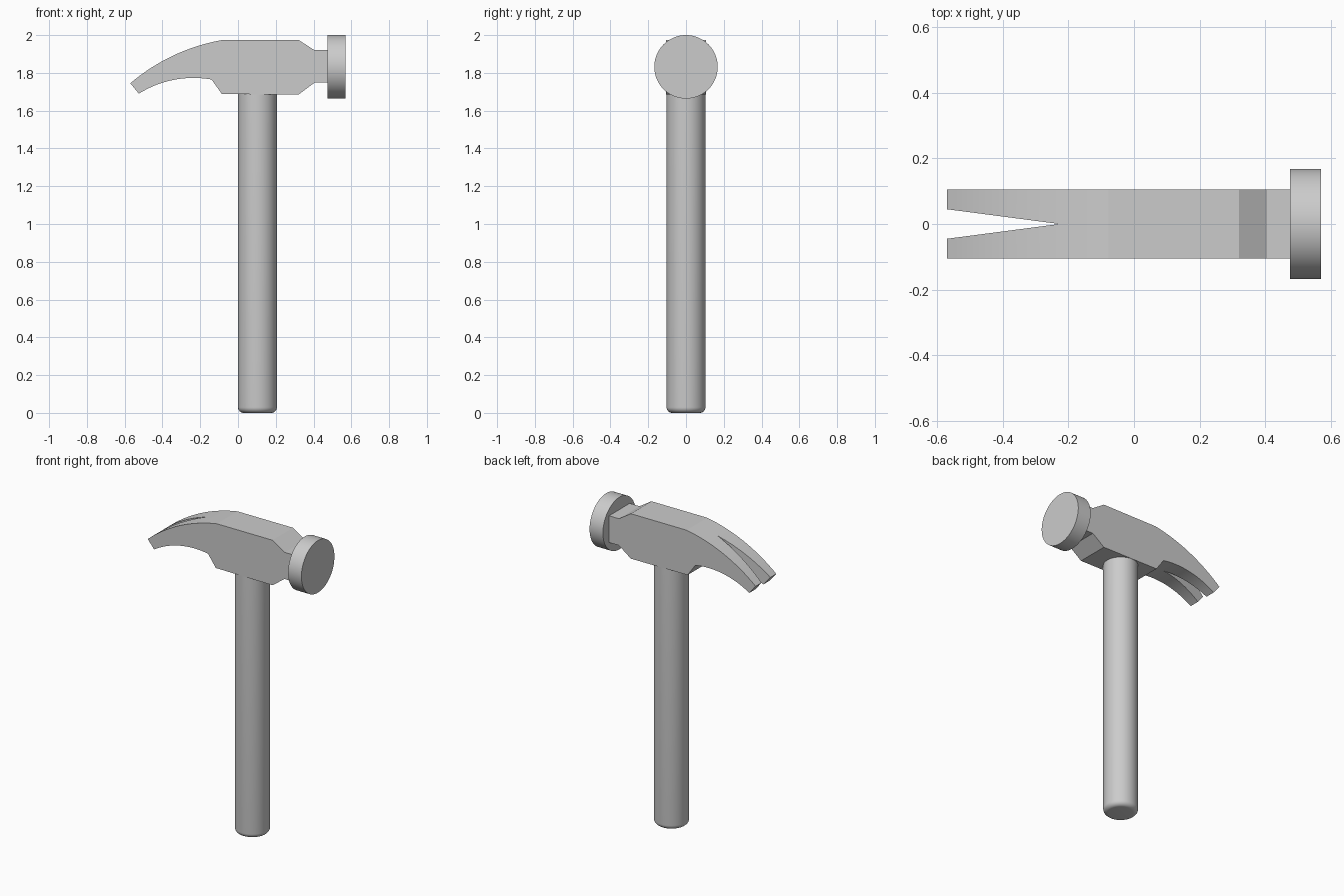
import bpy, bmesh, math
from mathutils import Vector

if "Cube" in bpy.data.objects:
    bpy.data.objects.remove(bpy.data.objects["Cube"])

steel = bpy.data.materials.new("plain grey")
steel.diffuse_color = (0.6, 0.6, 0.6, 1)
steel.use_nodes = True
steel.node_tree.nodes["Principled BSDF"].inputs["Base Color"].default_value = steel.diffuse_color


def finish(name, bm, smooth=True):
    """Turn a bmesh into a named object."""
    bmesh.ops.recalc_face_normals(bm, faces=bm.faces)
    mesh = bpy.data.meshes.new(name)
    bm.to_mesh(mesh)
    bm.free()
    ob = bpy.data.objects.new(name, mesh)
    bpy.context.collection.objects.link(ob)
    mesh.materials.append(steel)
    if smooth:
        bpy.ops.object.select_all(action='DESELECT')
        ob.select_set(True)
        bpy.context.view_layer.objects.active = ob
        bpy.ops.object.shade_smooth_by_angle(angle=math.radians(22))
    return ob


def prism(points, direction):
    """Extrude a flat outline along a direction."""
    bm = bmesh.new()
    face = bm.faces.new([bm.verts.new(p) for p in points])
    ext = bmesh.ops.extrude_face_region(bm, geom=[face])
    verts = [g for g in ext["geom"] if isinstance(g, bmesh.types.BMVert)]
    bmesh.ops.translate(bm, verts=verts, vec=direction)
    return bm


def lathe(profile, steps=64):
    """Spin an (r, z) profile that starts and ends on the z axis."""
    bm = bmesh.new()
    verts = [bm.verts.new((r, 0, z)) for r, z in profile]
    edges = [bm.edges.new(p) for p in zip(verts, verts[1:])]
    bmesh.ops.spin(bm, geom=verts + edges, cent=(0, 0, 0), axis=(0, 0, 1),
                   angle=math.tau, steps=steps)
    bmesh.ops.remove_doubles(bm, verts=bm.verts, dist=1e-5)
    return bm


def arc(a, b, sagitta, n=16):
    """Points of a circular arc from a to b, bulging to the left of a->b."""
    a, b = Vector(a), Vector(b)
    d = b - a
    half = d.length / 2
    r = (half * half + sagitta * sagitta) / (2 * sagitta)
    normal = Vector((-d.y, d.x)).normalized()
    centre = (a + b) / 2 - normal * (r - sagitta)
    t = math.asin(half / r)
    u = d.normalized()
    return [centre + normal * r * math.cos(q) + u * r * math.sin(q)
            for q in (-t + 2 * t * i / n for i in range(n + 1))]


# Handle with a rounded butt
R, F = 0.103, 0.03
fillet = [(R - F + F * math.sin(a), F - F * math.cos(a))
          for a in (math.pi / 2 * i / 8 for i in range(9))]
bm = lathe([(0, 0)] + fillet + [(R, 1.70), (0, 1.70)])
bmesh.ops.translate(bm, verts=bm.verts, vec=(0.103, 0, 0))
finish("handle", bm)

# Head: curved claw, body and neck in one side outline
outline = arc((-0.57, 1.745), (-0.077, 1.975), 0.037)
outline += [(0.32, 1.975), (0.405, 1.92), (0.48, 1.92), (0.48, 1.748),
            (0.405, 1.748), (0.32, 1.685), (-0.085, 1.688)]
outline += arc((-0.525, 1.69), (-0.14, 1.765), 0.0365)[::-1]
head = finish("head", prism([(x, -0.105, z) for x, z in outline], (0, 0.21, 0)), False)

# V-shaped notch that splits the claw
tip, end = -0.227, -0.65
w = 0.045 * (tip - end) / (tip + 0.57)
notch = finish("notch_cutter", prism(
    [(tip, 0, 1.5), (end, w, 1.5), (end, -w, 1.5)], (0, 0, 0.7)), False)
mod = head.modifiers.new("notch", 'BOOLEAN')
mod.operation, mod.solver, mod.object = 'DIFFERENCE', 'EXACT', notch
bpy.ops.object.select_all(action='DESELECT')
head.select_set(True)
bpy.context.view_layer.objects.active = head
bpy.ops.object.modifier_apply(modifier="notch")
bpy.data.objects.remove(notch)
bpy.ops.object.shade_smooth_by_angle(angle=math.radians(6))

# Round striking face
bm = lathe([(0, 0.475), (0.168, 0.475), (0.168, 0.57), (0, 0.57)])
for v in bm.verts:
    v.co = (v.co.z, v.co.y, 1.832 - v.co.x)
finish("striking_face", bm)
